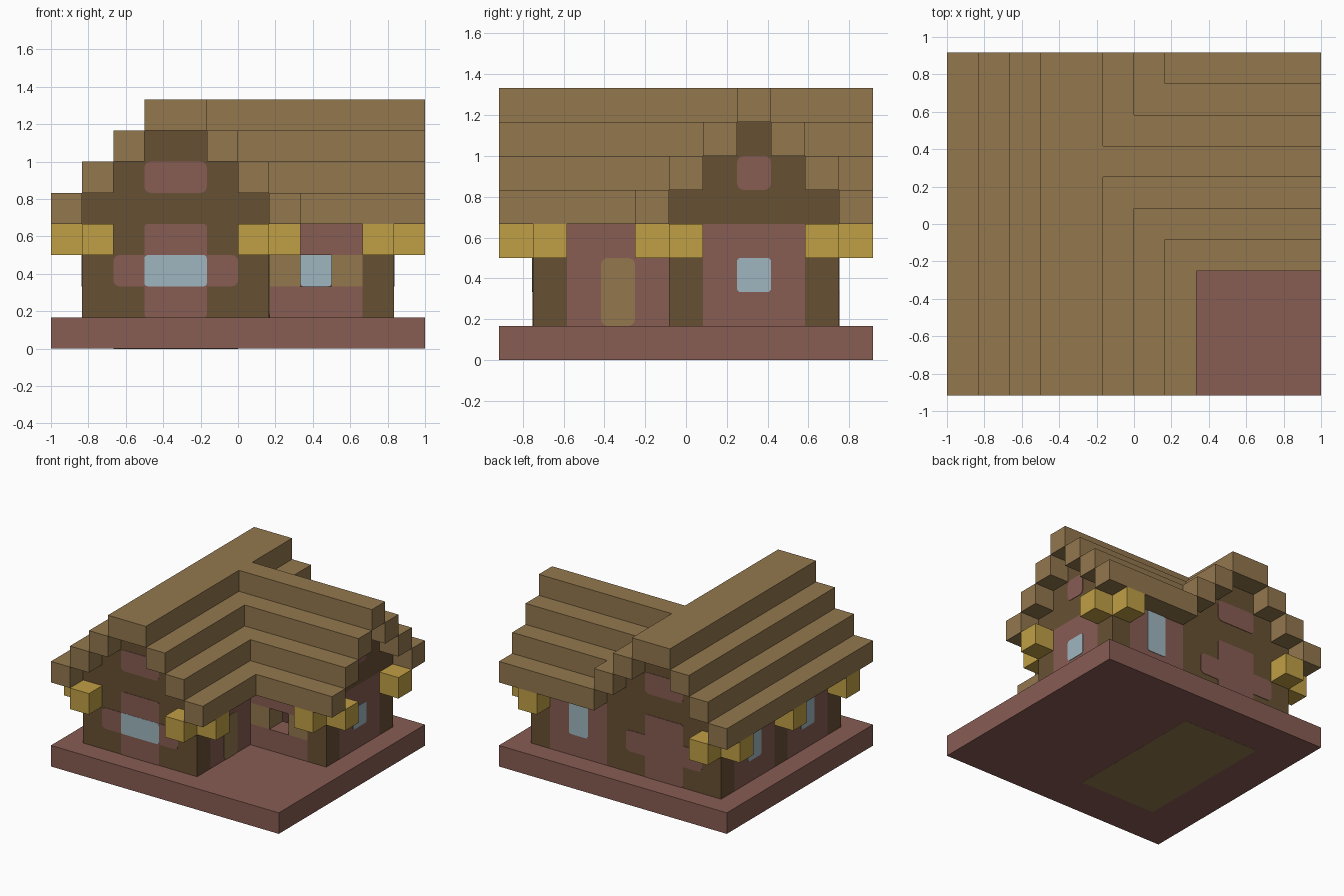
import bpy
import math

if "Cube" in bpy.data.objects:
    bpy.data.objects.remove(bpy.data.objects["Cube"], do_unlink=True)

U = 1 / 6            # one building block
NX, NY = 12, 11      # footprint in blocks


def material(name, rgb):
    m = bpy.data.materials.new(name)
    m.use_nodes = True
    m.diffuse_color = (*rgb, 1)
    m.node_tree.nodes["Principled BSDF"].inputs["Base Color"].default_value = (*rgb, 1)
    return m


BROWN = material("brown planks", (0.29, 0.185, 0.076))
DARK = material("dark timber", (0.137, 0.081, 0.034))
RED = material("red brick", (0.245, 0.107, 0.086))
GOLD = material("golden lamp", (0.53, 0.345, 0.06))
BLUE = material("pale blue glass", (0.345, 0.47, 0.52))


def place(i, j, k):
    return ((i - NX / 2) * U, (j - NY / 2) * U, k * U)


def make(name, verts, faces, mat):
    me = bpy.data.meshes.new(name)
    me.from_pydata([place(*v) for v in verts], [], faces)
    me.materials.append(mat)
    ob = bpy.data.objects.new(name, me)
    bpy.context.collection.objects.link(ob)
    return ob


def box(name, mat, xs, ys, zs):
    """Block spanning the given ranges, in block units."""
    verts = [(x, y, z) for x in xs for y in ys for z in zs]
    faces = [(0, 1, 3, 2), (4, 6, 7, 5), (0, 4, 5, 1),
             (2, 3, 7, 6), (0, 2, 6, 4), (1, 5, 7, 3)]
    return make(name, verts, faces, mat)


def plate(name, mat, axis, plane, out, us, zs, lift=0.02, r=0.2):
    """Thin rounded panel on a wall; axis is the wall normal, out its sign."""
    ring = []
    corners = [(us[1], zs[1], -1, -1), (us[0], zs[1], 1, -1),
               (us[0], zs[0], 1, 1), (us[1], zs[0], -1, 1)]
    for q, (u, z, su, sz) in enumerate(corners):
        for s in range(5):
            a = math.pi / 2 * (q + s / 4)
            ring.append((u + su * r + r * math.cos(a), z + sz * r + r * math.sin(a)))
    n = len(ring)
    verts = []
    for d in (plane, plane + out * lift):
        verts += [(d, u, z) if axis == "x" else (u, d, z) for u, z in ring]
    faces = [tuple(reversed(range(n))), tuple(range(n, 2 * n))]
    faces += [(a, (a + 1) % n, n + (a + 1) % n, n + a) for a in range(n)]
    if (axis == "x") != (out > 0):
        faces = [f[::-1] for f in faces]
    return make(name, verts, faces, mat)


# Ground slab and plank floor of the main room
box("base_slab", RED, (0, NX), (0, NY), (0, 1))
box("room_floor", BROWN, (2, 6), (2, 9), (-0.006, 1.02))

# Main wing: timber end walls with stepped gables and brick crosses
for side, j, out in (("front", 1, -1), ("back", 9, 1)):
    ys = (j, j + 1)
    face = j if out < 0 else j + 1
    box(side + "_wall", DARK, (1, 7), ys, (1, 5))
    box(side + "_gable_middle", DARK, (2, 6), ys, (5, 6))
    box(side + "_gable_top", DARK, (3, 5), ys, (6, 7))
    plate(side + "_cross_upright", RED, "y", face, out, (3, 5), (1, 4), r=0.1)
    plate(side + "_cross_arm", RED, "y", face, out, (2, 6), (2, 3))
    plate(side + "_gable_panel", RED, "y", face, out, (3, 5), (5, 6))
plate("front_window", BLUE, "y", 1, -1, (3, 5), (2, 3), lift=0.03, r=0.1)

# Main wing: long side walls
box("side_post", DARK, (1, 2), (5, 6), (1, 4))
for n, ys in enumerate(((2, 5), (6, 9))):
    box(f"side_brick_{n}", RED, (1, 2), ys, (1, 4))
    plate(f"side_window_{n}", BLUE, "x", 1, -1, (ys[0] + 1, ys[0] + 2), (2, 4), r=0.1)
box("door_wall", RED, (6, 7), (2, 5), (1, 4))
box("room_divider", RED, (6, 7), (5, 9), (1, 4))
plate("door", BROWN, "x", 7, 1, (3, 4), (1, 3))

# Cross wing: front wall with an open window between shutters
box("porch_wall_lower", RED, (7, 10), (5, 6), (1, 2))
box("porch_wall_upper", RED, (7, 10), (5, 6), (3, 4))
for n, i in enumerate((7, 9)):
    box(f"shutter_{n}", BROWN, (i, i + 1), (5, 6), (2, 3))

# Cross wing: end wall, gable and back wall
for n, j in enumerate((5, 9)):
    box(f"wing_post_{n}", DARK, (10, 11), (j, j + 1), (1, 4))
box("wing_end_brick", RED, (10, 11), (6, 9), (1, 4))
for n in range(3):
    box(f"wing_gable_{n}", DARK, (10, 11), (5 + n, 10 - n), (4 + n, 5 + n))
plate("wing_end_window", BLUE, "x", 11, 1, (7, 8), (2, 3), r=0.1)
plate("wing_gable_panel", RED, "x", 11, 1, (7, 8), (5, 6))
box("wing_back_brick", RED, (7, 10), (9, 10), (1, 4))
for name, face, out in (("outer", 10, 1), ("inner", 9, -1)):
    plate(f"wing_back_window_{name}", BLUE, "y", face, out, (8, 9), (2, 4), r=0.1)

# Stepped roofs: a ridge over each wing and three steps down either side
box("main_ridge", BROWN, (3, 5), (0, NY), (7, 8))
box("wing_ridge", BROWN, (5, NX), (7, 8), (7, 8))
for n in range(3):
    zs = (4 + n, 5 + n)
    box(f"main_roof_step_right_{n}", BROWN, (n, n + 1), (0, NY), zs)
    box(f"main_roof_step_left_{n}", BROWN, (7 - n, 8 - n), (0, NY), zs)
    box(f"wing_roof_step_front_{n}", BROWN, (8 - n, NX), (4 + n, 5 + n), zs)
    box(f"wing_roof_step_back_{n}", BROWN, (8 - n, NX), (10 - n, 11 - n), zs)

# Lamps under the eaves at the posts
lamps = [(1, 0), (0, 1), (6, 0), (7, 1), (10, 4), (11, 5),
         (11, 9), (10, 10), (1, 10), (0, 9), (0, 5)]
for n, (i, j) in enumerate(lamps):
    box(f"lamp_{n}", GOLD, (i, i + 1), (j, j + 1), (3, 4))
